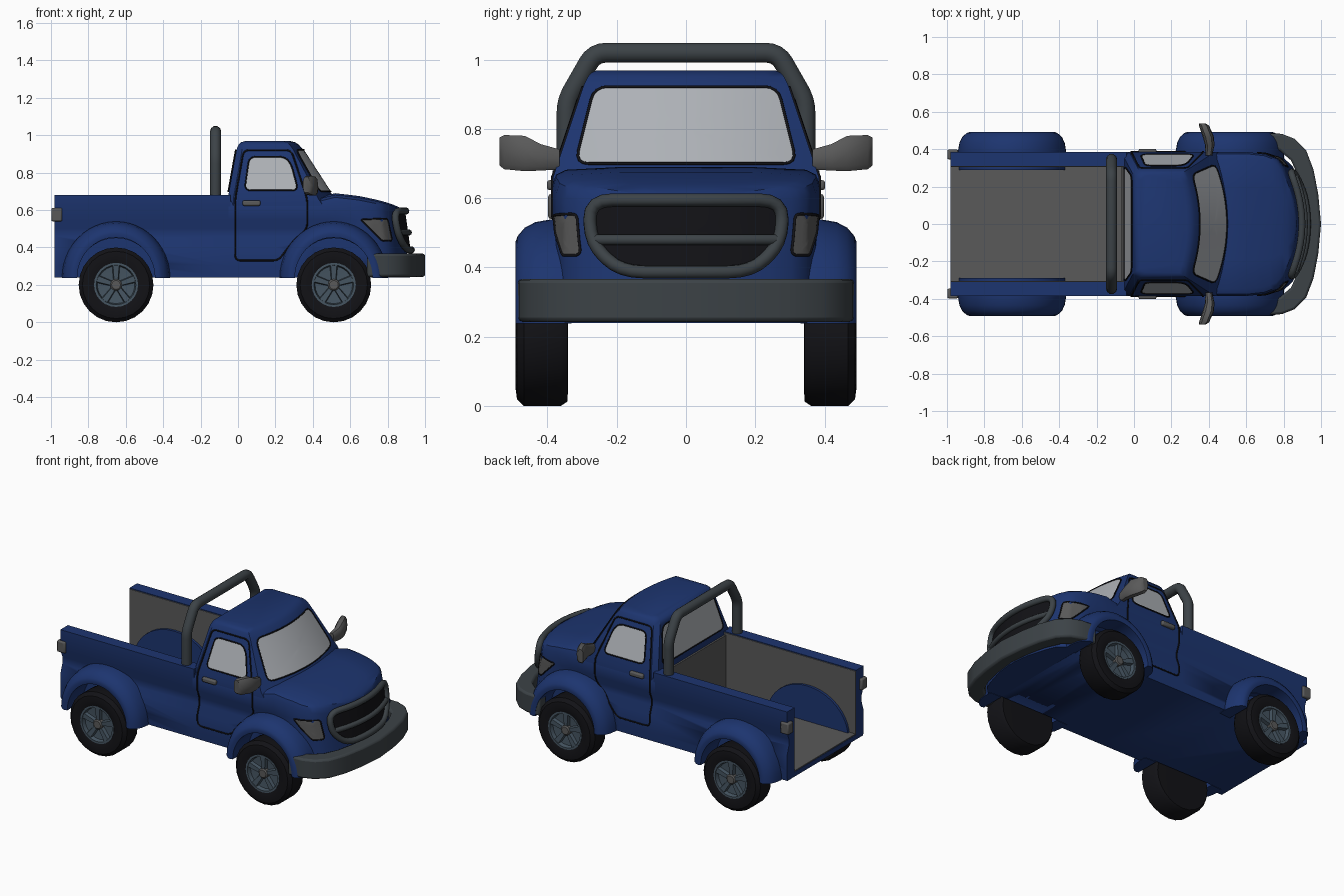
import bpy, bmesh
from math import sin, cos, pi, radians, ceil
from mathutils import Vector

if "Cube" in bpy.data.objects:
    bpy.data.objects.remove(bpy.data.objects["Cube"])


def material(name, rgb):
    m = bpy.data.materials.new(name)
    m.diffuse_color = (*rgb, 1)
    m.use_nodes = True
    m.node_tree.nodes["Principled BSDF"].inputs["Base Color"].default_value = m.diffuse_color
    return m


BLUE = material("blue_paint", (0.012, 0.035, 0.16))
DARK = material("dark_trim", (0.006, 0.006, 0.008))
STEEL = material("dark_steel", (0.045, 0.055, 0.062))
GREY = material("mid_grey", (0.1, 0.1, 0.1))
GLASS = material("glass", (0.42, 0.44, 0.47))
RIM = material("rim", (0.06, 0.09, 0.12))


def build(name, verts, faces, mat, out=None):
    bm = bmesh.new()
    vs = [bm.verts.new(v) for v in verts]
    for f in faces:
        bm.faces.new([vs[i] for i in f])
    bmesh.ops.recalc_face_normals(bm, faces=bm.faces)
    if out and sum(f.normal.dot(Vector(out)) for f in bm.faces) < 0:
        bmesh.ops.reverse_faces(bm, faces=bm.faces)
    me = bpy.data.meshes.new(name)
    bm.to_mesh(me)
    bm.free()
    me.materials.append(mat)
    me.shade_smooth()
    me.set_sharp_from_angle(angle=radians(35))
    ob = bpy.data.objects.new(name, me)
    bpy.context.collection.objects.link(ob)
    return ob


def loft(name, rings, mat):
    n = len(rings[0])
    faces = [(k*n+i, k*n+(i+1) % n, (k+1)*n+(i+1) % n, (k+1)*n+i)
             for k in range(len(rings)-1) for i in range(n)]
    faces += [tuple(range(n)), tuple(range((len(rings)-1)*n, len(rings)*n))]
    return build(name, [v for r in rings for v in r], faces, mat)


def bevel(ob, width, seg=2):
    b = ob.modifiers.new("bevel", 'BEVEL')
    b.width, b.segments = width, seg
    return ob


def box(name, x, y, z, mat, bev=0.008):
    rings = [[(a, y[0], z[0]), (a, y[1], z[0]), (a, y[1], z[1]), (a, y[0], z[1])] for a in x]
    return bevel(loft(name, rings, mat), bev)


def rounded(pts, r, closed=True, n=4):
    pts, res = [Vector(p) for p in pts], []
    for i, p in enumerate(pts):
        if not closed and i in (0, len(pts)-1):
            res.append(p)
            continue
        a, b = pts[i-1]-p, pts[(i+1) % len(pts)]-p
        a, b = (p+d.normalized()*min(r, d.length*0.45) for d in (a, b))
        res += [a.lerp(p, t/n).lerp(p.lerp(b, t/n), t/n) for t in range(n+1)]
    return res


def dense(pts, step=.04):
    """Split the long edges of a closed outline so it can follow a curved surface."""
    res = []
    for a, b in zip(pts, pts[1:]+pts[:1]):
        n = max(1, ceil((b-a).length/step))
        res += [a.lerp(b, t/n) for t in range(n)]
    return res


def tube(name, pts, r, mat, closed=False):
    cu = bpy.data.curves.new(name, 'CURVE')
    cu.dimensions, cu.bevel_depth, cu.bevel_resolution, cu.use_fill_caps = '3D', r, 3, True
    sp = cu.splines.new('POLY')
    sp.points.add(len(pts)-1)
    for q, p in zip(sp.points, pts):
        q.co = (*p, 1)
    sp.use_cyclic_u = closed
    cu.materials.append(mat)
    ob = bpy.data.objects.new(name, cu)
    bpy.context.collection.objects.link(ob)
    bpy.ops.object.select_all(action='DESELECT')
    ob.select_set(True)
    bpy.context.view_layer.objects.active = ob
    bpy.ops.object.convert(target='MESH')
    return ob


def patch(name, outline, fn, mat, out, trim=0.004, rings=6):
    """Panel that follows a body surface, with a thin trim round its edge."""
    outline = dense(outline)
    c, n = sum(outline, Vector((0, 0)))/len(outline), len(outline)
    verts = [fn(*c.lerp(p, k/rings)) for k in range(1, rings+1) for p in outline] + [fn(*c)]
    faces = [(k*n+i, k*n+(i+1) % n, (k+1)*n+(i+1) % n, (k+1)*n+i)
             for k in range(rings-1) for i in range(n)]
    faces += [(i, (i+1) % n, rings*n) for i in range(n)]
    build(name, verts, faces, mat, out)
    if trim:
        tube(name+"_trim", [fn(*p) for p in outline], trim, DARK, True)


def interp(tab, x):
    for (a, p), (b, q) in zip(tab, tab[1:]):
        if x <= b:
            return p+(q-p)*max(0, (x-a)/(b-a))
    return tab[-1][1]


# Body surface description
WIDTH = [(-1, .385), (.6, .385), (.7, .374), (.765, .348), (.80, .305), (.826, .24), (.858, .13), (.87, .03)]
TOP = [(-1, .67), (.44, .67), (.52, .69), (.65, .675), (.75, .655), (.82, .635), (.87, .612)]
INSET = [(.24, .004), (.30, 0), (.40, .0), (.46, .02), (.50, .02), (.55, 0), (.7, 0)]


def shift(x, z):
    return max(0, min(1, (x-.6)/.2))*.14*(.6-z)


def cab_half(z):
    return min(.384, .384-.1*(z-.66)/.3)


def side_y(x, z):
    if z > .66:
        return cab_half(z)
    return interp(WIDTH, x-shift(x, z)) - interp(INSET, z)*max(0, min(1, (.65-x)/.1))


def windshield_x(y, z):
    return .512-.175*(z-.67)/.27-.6*y*y


def back_x(z):
    return -.055+.05*max(0, (z-.66)/.28)


def nose_x(y, z):
    return .897+.14*(.6-z)-.8*y*y


def section(x):
    w, t = interp(WIDTH, x), interp(TOP, x)
    fade = max(0, min(1, (.65-x)/.1))
    half = [(w-interp(INSET, z)*fade, z) for z in (.24, .30, .40, .46, .50, .55)]
    half += [(w, t-.05), (w*.975, t-.022), (w*.9, t-.008), (w*.5, t)]
    return [(x+shift(x, z), y, z) for y, z in half + [(-y, z) for y, z in reversed(half)]]


# Cab base and hood, pickup bed
body = loft("cab_base_and_hood", [section(x) for x in
            (-.05, .2, .44, .48, .52, .6, .65, .7, .735, .765, .785, .80, .826, .858, .87)], BLUE)
wall = [(.385-interp(INSET, z), z) for z in (.24, .30, .40, .46, .50, .55, .68)] + [(.31, .68), (.31, .27)]
wall += [(-y, z) for y, z in reversed(wall)]
bed = loft("pickup_bed", [[(x, y, z) for y, z in wall] for x in (-.98, -.04)], BLUE)

# Grey bed lining
box("bed_floor_lining", (-.978, -.055), (-.309, .309), (.262, .276), GREY, .001)
box("bed_front_lining", (-.066, -.045), (-.309, .309), (.27, .66), GREY, .001)

# Cab upper part
rings = []
for z, inset in ((.6, 0), (.66, 0), (.8, 0), (.925, 0), (.95, .006), (.962, .016), (.968, .035)):
    h = cab_half(z)-inset*.6
    ring = [(windshield_x(h*k/6, z)-inset, h*k/6, z) for k in range(-6, 7)]
    rings.append(ring + [(back_x(z)+.03+inset, h, z), (back_x(z)+inset, h-.025, z),
                         (back_x(z)+inset, -h+.025, z), (back_x(z)+.03+inset, -h, z)])
loft("cab_roof_and_pillars", rings, BLUE)

# Windshield and rear window
patch("windshield", rounded([(-.32, .70), (.32, .70), (.265, .922), (-.265, .922)], .04),
      lambda y, z: (windshield_x(y, z)+.004, y, z), GLASS, (1, 0, 0))
patch("rear_window", rounded([(-.31, .70), (.31, .70), (.255, .92), (-.255, .92)], .04),
      lambda y, z: (back_x(z)-.004, y, z), GLASS, (-1, 0, 0))

# Grille
grille = dense(rounded([(-.28, .595), (.28, .595), (.275, .47), (.19, .387), (-.19, .387), (-.275, .47)], .07))
patch("grille_opening", grille, lambda y, z: (nose_x(y, z)-.004, y, z), DARK, (1, 0, 0), 0)
tube("grille_frame", [(nose_x(y, z), y, z) for y, z in grille], .019, STEEL, True)
tube("grille_bar", [(nose_x(k*.045, .48), k*.045, .48) for k in range(-6, 7)], .016, STEEL)

# Front bumper
outer = [(.69, .487), (.79, .482), (.86, .455), (.92, .395), (.96, .29), (.985, .16), (1.0, 0)]
outer += [(x, -y) for x, y in outer[-2::-1]]
inner = [(max(.69, x-.08), y*.86) for x, y in outer[::-1] if x > .75]
inner = [(.69, -.42)] + inner + [(.69, .42)]
bumper = loft("front_bumper", [[(x, y, z) for x, y in outer+inner] for z in (.243, .367)], STEEL)
b = bevel(bumper, .012)
b.modifiers[0].limit_method = 'ANGLE'
b.modifiers[0].angle_limit = radians(50)

# Roll bar
tube("roll_bar", rounded([(-.12, -.345, .66), (-.12, -.345, .88), (-.12, -.265, 1.02), (-.12, .265, 1.02),
                          (-.12, .345, .88), (-.12, .345, .66)], .035, False), .03, STEEL)


def disc_rings(prof, x, z, s, n=24):
    return [[(x+r*cos(2*pi*i/n), s*y, z+r*sin(2*pi*i/n)) for i in range(n)] for r, y in prof]


for s, side in ((1, "left"), (-1, "right")):
    for end, cx, host in (("front", .512, body), ("rear", -.652, bed)):
        tag = f"{end}_{side}"
        # Wheel well cut
        cut = loft("wheel_cutter_"+tag, disc_rings([(.215, .33), (.215, .6)], cx, .235, s, 32), BLUE)
        cut.hide_render = cut.hide_viewport = True
        cut.display_type = 'WIRE'
        m = host.modifiers.new("wheel_well", 'BOOLEAN')
        m.operation, m.solver, m.object = 'DIFFERENCE', 'EXACT', cut
        # Flared fender
        prof = [(.212, .33), (.212, .488), (.232, .492), (.248, .486), (.272, .465), (.287, .435), (.295, .39), (.295, .335)]
        loft("fender_"+tag, [[(cx+r*.98*cos(a*pi/24), s*y, .238+r*1.02*sin(a*pi/24)) for r, y in prof]
                             for a in range(25)], BLUE)
        # Tyre, rim, spokes and hub
        loft("tyre_"+tag, disc_rings([(.112, .455), (.118, .484), (.15, .492), (.18, .488), (.2, .468),
                                      (.2, .362), (.187, .342), (.12, .34)], cx, .2, s), DARK)
        loft("rim_"+tag, disc_rings([(.118, .45), (.118, .486), (.106, .486), (.1, .462), (.03, .456)],
                                    cx, .2, s), RIM)
        loft("hub_"+tag, disc_rings([(.032, .45), (.032, .478), (.024, .485)], cx, .2, s, 12), GREY)
        for k in range(5):
            a = pi/2+k*2*pi/5
            loft(f"spoke_{tag}_{k+1}", [[(cx+r*cos(a)-t*sin(a), s*y, .2+r*sin(a)+t*cos(a))
                 for t, y in ((-w, .45), (-w*.7, h), (w*.7, h), (w, .45))]
                 for r, w, h in ((.015, .014, .478), (.108, .024, .483))], RIM)
    # Wheel housing and lining inside the bed
    loft("bed_wheel_housing_"+side, [[(-.652+.285*cos(a*pi/20), s*y, .25+.25*sin(a*pi/20))
         for a in range(21)] for y in (.29, .325)], BLUE)
    box("bed_side_lining_"+side, (-.978, -.05), sorted((s*.306, s*.314)), (.27, .675), GREY, .001)

    def skin(x, z, s=s):
        return (x, s*(side_y(x, z)+.003), z)
    # Side window, door seam, headlight
    patch("side_window_"+side, rounded([(.035, .705), (.322, .705), (.285, .845), (.25, .885), (.06, .885)], .035),
          skin, GLASS, (0, s, 0))
    door = rounded([(-.015, .33), (.215, .33), (.30, .44), (.37, .50), (.37, .66), (.285, .92), (.03, .92), (-.015, .66)], .03)
    tube("door_seam_"+side, [(x, y-s*.002, z) for x, y, z in (skin(*p) for p in dense(door, .02))], .0045, DARK, True)
    patch("headlight_"+side, rounded([(.655, .55), (.80, .555), (.825, .435), (.77, .435), (.71, .495)], .015),
          skin, GREY, (0, s, 0))
    # Door handle, tail light
    box("door_handle_"+side, (.025, .12), sorted((s*.375, s*.402)), (.623, .652), GREY)
    box("tail_light_"+side, (-.998, -.94), sorted((s*.345, s*.398)), (.54, .612), GREY)
    # Wing mirror
    loft("wing_mirror_"+side, [[(x+hx*cos(i*pi/6), s*y, z+hz*max(-.85, min(.85, 1.2*sin(i*pi/6))))
         for i in range(12)] for y, x, hx, z, hz in
         ((.365, .40, .018, .712, .034), (.42, .405, .025, .718, .045), (.465, .398, .03, .729, .06),
          (.525, .375, .027, .733, .058), (.538, .365, .018, .735, .048))], GREY)
